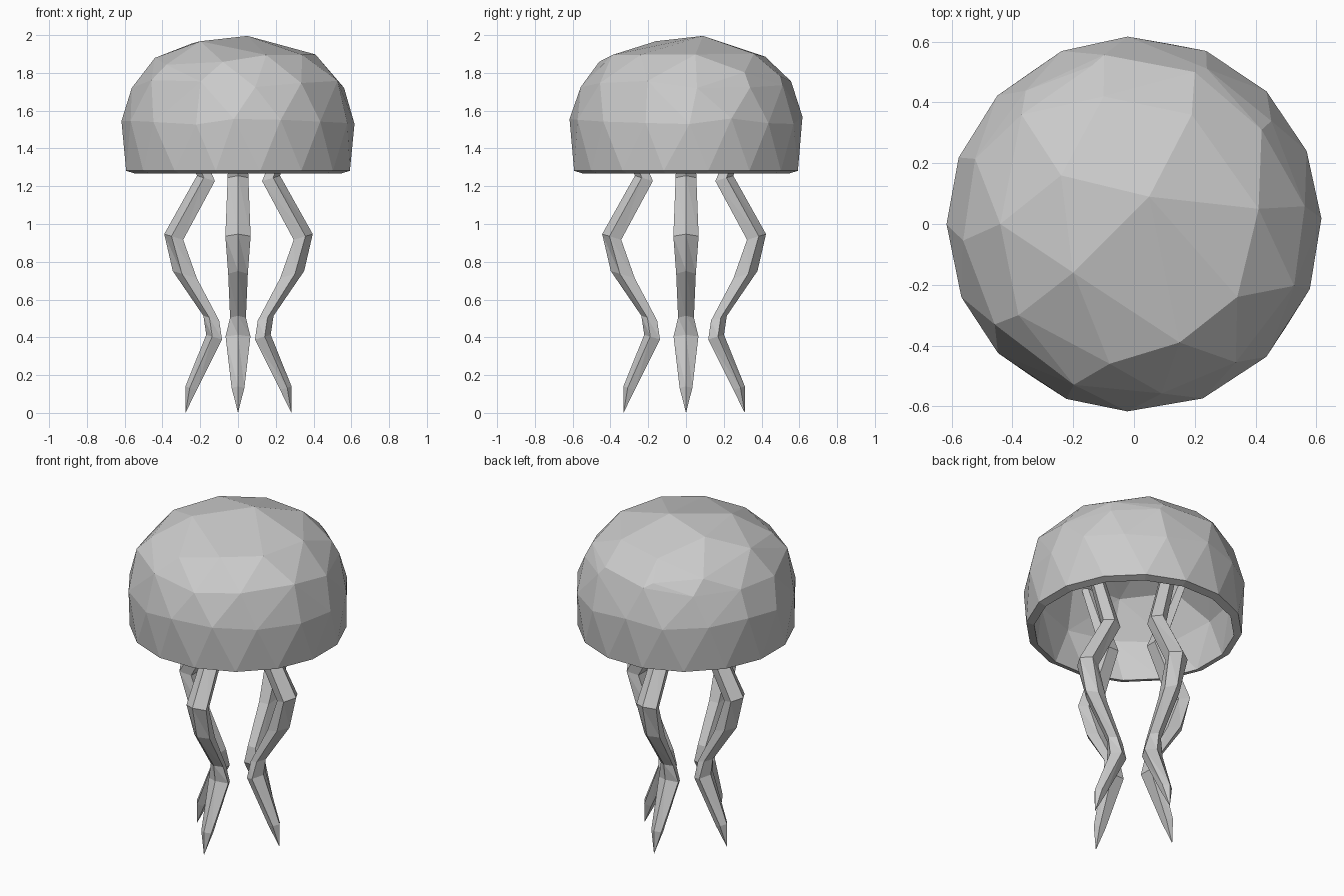
import bpy, bmesh, math, random
from mathutils import Vector

if "Cube" in bpy.data.objects:
    bpy.data.objects.remove(bpy.data.objects["Cube"])

random.seed(4)
RIM_Z = 1.268


def finish(bm, name):
    bmesh.ops.recalc_face_normals(bm, faces=bm.faces)
    mesh = bpy.data.meshes.new(name)
    bm.to_mesh(mesh)
    bm.free()
    bpy.context.collection.objects.link(bpy.data.objects.new(name, mesh))


def ring(r, z, n, shift=0.0, jitter=0.0):
    pts = []
    for i in range(n):
        a = math.tau * (i + shift + random.uniform(-jitter, jitter)) / n
        dz = random.uniform(-jitter, jitter) * 0.25
        pts.append((r * math.cos(a), r * math.sin(a), z + dz))
    return pts


def open_hull(bm, pts, rim):
    # convex faceted cap with its flat underside removed
    verts = [bm.verts.new(p) for p in pts]
    bmesh.ops.convex_hull(bm, input=verts)
    low = [f for f in bm.faces if all(abs(v.co.z - rim) < 0.002 for v in f.verts)]
    bmesh.ops.delete(bm, geom=low, context='FACES')


def crown_z(x, y):
    t = min(math.hypot(x, y) / 0.615, 1)
    return 1.53 + 0.47 * (1 - t ** 2.2) ** (1 / 2.2)


# Bell: irregular faceted outer dome, hollow underside, joined at the rim
CROWN = [(.05, .09), (-.2, -.16), (-.24, .16), (.41, .05), (.2, .5), (-.14, .52),
         (-.1, .42), (.19, .36), (-.37, .36), (-.44, 0), (-.38, -.3), (-.08, -.46),
         (.15, -.39), (.34, -.24), (.42, .31)]
outer = [(x, y, crown_z(x, y)) for x, y in CROWN]
outer += ring(0.565, 1.74, 12, 0.25, 0.1)
outer += ring(0.617, 1.55, 16, 0.0, 0.1)
outer += ring(0.604, RIM_Z + 0.014, 16, 0.5)
bm = bmesh.new()
open_hull(bm, outer, RIM_Z + 0.014)

# hollow underside, thicker towards the crown
inner_bm = bmesh.new()
inner = ring(0.56, RIM_Z, 16, 0.5) + ring(0.54, 1.5, 12, 0.0, 0.1)
inner += ring(0.41, 1.7, 8, 0.3, 0.1) + ring(0.2, 1.81, 5, 0.0, 0.1)
open_hull(inner_bm, inner, RIM_Z)
tmp = bpy.data.meshes.new("bell_inside")
inner_bm.to_mesh(tmp)
inner_bm.free()
bm.from_mesh(tmp)
bpy.data.meshes.remove(tmp)
bmesh.ops.delete(bm, geom=[v for v in bm.verts if not v.link_faces], context='VERTS')
bmesh.ops.bridge_loops(bm, edges=[e for e in bm.edges if e.is_boundary])
finish(bm, "bell")

# Tentacles: zigzag path stations (height, distance out, half depth, half width)
PATH = [(1.7, .345, .035, .04), (1.24, .165, .05, .055), (.93, .335, .053, .067),
        (.73, .275, .067, .052), (.5, .137, .044, .042), (.4, .122, .044, .066),
        (.13, .245, .032, .034)]


def tentacle(name, angle, out):
    bm = bmesh.new()
    d = Vector((math.cos(angle), math.sin(angle), 0))
    s = Vector((-d.y, d.x, 0))
    rows = []
    for z, r, a, b in PATH:
        row = []
        for k in range(5):
            t = math.tau * k / 5
            u, w = a * math.cos(t) * 1.05, b * math.sin(t) * 1.05
            # slant each ring so the outer side sits a little higher
            row.append(bm.verts.new(d * (r + out + u) + s * w + Vector((0, 0, z + u * .3))))
        rows.append(row)
    for p, q in zip(rows, rows[1:]):
        for k in range(5):
            j = (k + 1) % 5
            bm.faces.new((p[k], p[j], q[j]))
            bm.faces.new((p[k], q[j], q[k]))
    tip = bm.verts.new(d * (0.278 + out))
    for k in range(5):
        bm.faces.new((rows[-1][k], rows[-1][(k + 1) % 5], tip))
    bm.faces.new(rows[0])
    finish(bm, name)


for name, deg, out in (("right", 0, .005), ("back", 90, .033),
                       ("left", 180, 0), ("front", 270, .053)):
    tentacle(name + "_tentacle", math.radians(deg), out)
